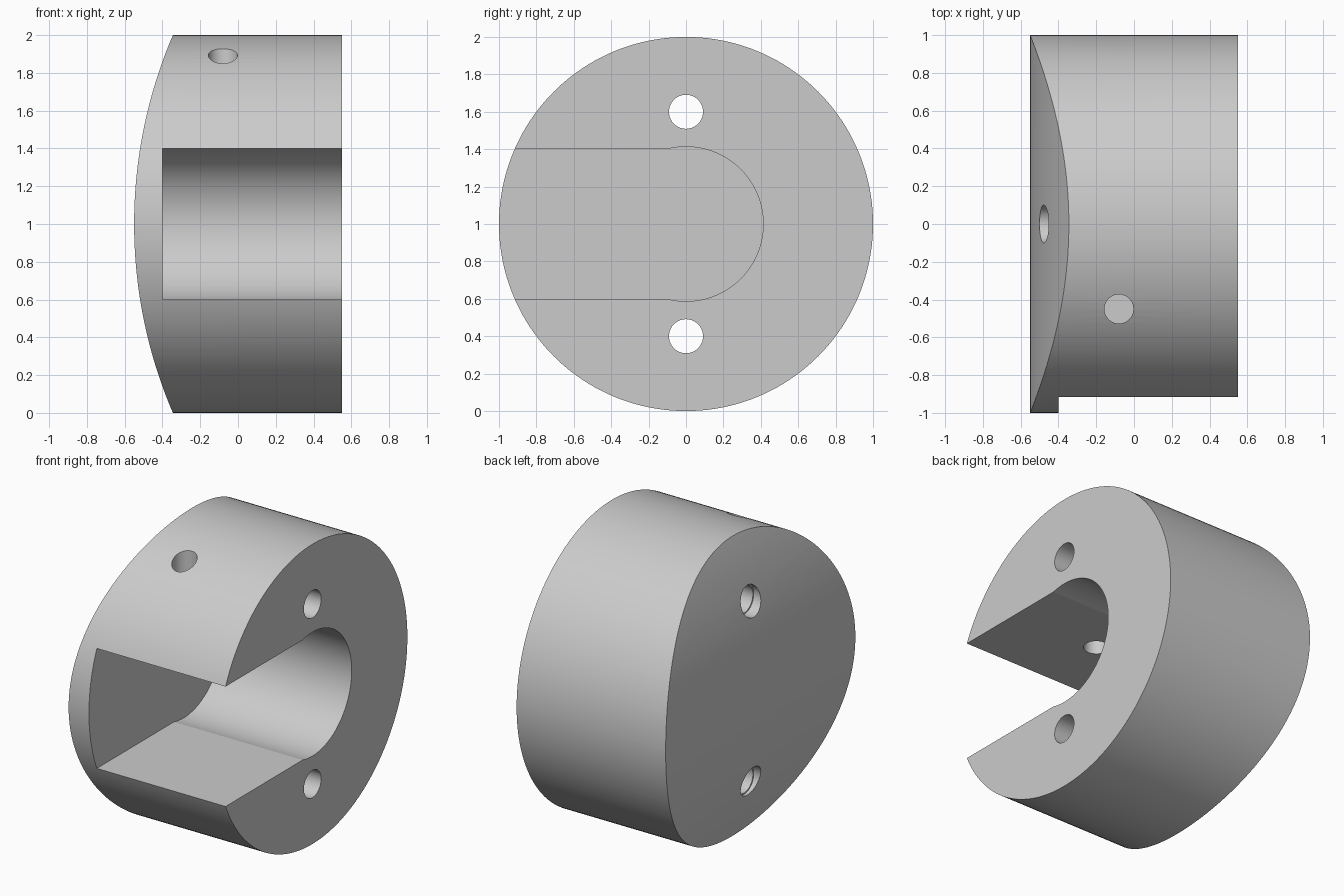
import bpy, bmesh, math
from mathutils import Matrix, Vector

cube = bpy.data.objects.get("Cube")
if cube:
    bpy.data.objects.remove(cube, do_unlink=True)

grey = bpy.data.materials.new("plain grey")
grey.use_nodes = True
colour = (0.6, 0.6, 0.6, 1)
grey.diffuse_color = colour
grey.node_tree.nodes["Principled BSDF"].inputs["Base Color"].default_value = colour


def prism(name, outline, direction):
    """Solid made by sweeping a closed outline along a direction."""
    bm = bmesh.new()
    face = bm.faces.new([bm.verts.new(p) for p in outline])
    swept = bmesh.ops.extrude_face_region(bm, geom=[face], use_keep_orig=True)
    verts = [v for v in swept["geom"] if isinstance(v, bmesh.types.BMVert)]
    bmesh.ops.translate(bm, verts=verts, vec=Vector(direction))
    bmesh.ops.recalc_face_normals(bm, faces=bm.faces)
    mesh = bpy.data.meshes.new(name)
    bm.to_mesh(mesh)
    bm.free()
    mesh.materials.append(grey)
    obj = bpy.data.objects.new(name, mesh)
    bpy.context.collection.objects.link(obj)
    return obj


def rod(name, start, end, radius, sides=64):
    """Round bar between two points."""
    start, end = Vector(start), Vector(end)
    turn = (end - start).to_track_quat('Z', 'Y')
    ring = [start + turn @ Vector((radius * math.cos(a), radius * math.sin(a), 0))
            for a in (math.tau * i / sides for i in range(sides))]
    return prism(name, ring, end - start)


def boolean(target, cutter, operation):
    mod = target.modifiers.new(cutter.name, 'BOOLEAN')
    mod.object, mod.operation, mod.solver = cutter, operation, 'EXACT'
    bpy.context.view_layer.objects.active = target
    bpy.ops.object.modifier_apply(modifier=mod.name)
    bpy.data.objects.remove(cutter, do_unlink=True)


# Round body lying along x
HALF = 0.55
body = rod("collar_body", (-0.7, 0, 1), (HALF, 0, 1), 1, 160)

# Crowned left end, curved in height only
crown = 2.54
swing = math.asin(1.1 / crown)
arc = [(crown - HALF - crown * math.cos(a), -1.2, 1 + crown * math.sin(a))
       for a in (swing * (i / 24 - 1) for i in range(49))]
envelope = prism("end_envelope", arc + [(0.7, -1.2, 2.1), (0.7, -1.2, -0.1)], (0, 2.4, 0))
boolean(body, envelope, 'INTERSECT')

# Blind bore opening into a slot at the front
FLOOR, SLOT, BORE = -0.4, 0.4, 0.413
join = math.asin(SLOT / BORE)
reach = math.pi - join
outline = [(FLOOR, BORE * math.cos(a), 1 + BORE * math.sin(a))
           for a in (reach * (i / 40 - 1) for i in range(81))]
outline += [(FLOOR, -1.2, 1 + SLOT), (FLOOR, -1.2, 1 - SLOT)]
boolean(body, prism("slot_cutter", outline, (1.2, 0, 0)), 'DIFFERENCE')

# Two through holes with a shallow wider mouth on the crowned end
for z in (0.4, 1.6):
    boolean(body, rod("bolt_cutter", (-0.8, 0, z), (0.8, 0, z), 0.091), 'DIFFERENCE')
    boolean(body, rod("mouth_cutter", (-0.8, 0, z), (-0.43, 0, z), 0.1), 'DIFFERENCE')

# Set-screw hole from the top into the slot
boolean(body, rod("screw_cutter", (-0.08, -0.45, 1.2), (-0.08, -0.45, 2.2), 0.077), 'DIFFERENCE')

bpy.ops.object.select_all(action='DESELECT')
body.select_set(True)
bpy.context.view_layer.objects.active = body
bpy.ops.object.shade_smooth_by_angle(angle=math.radians(12))
